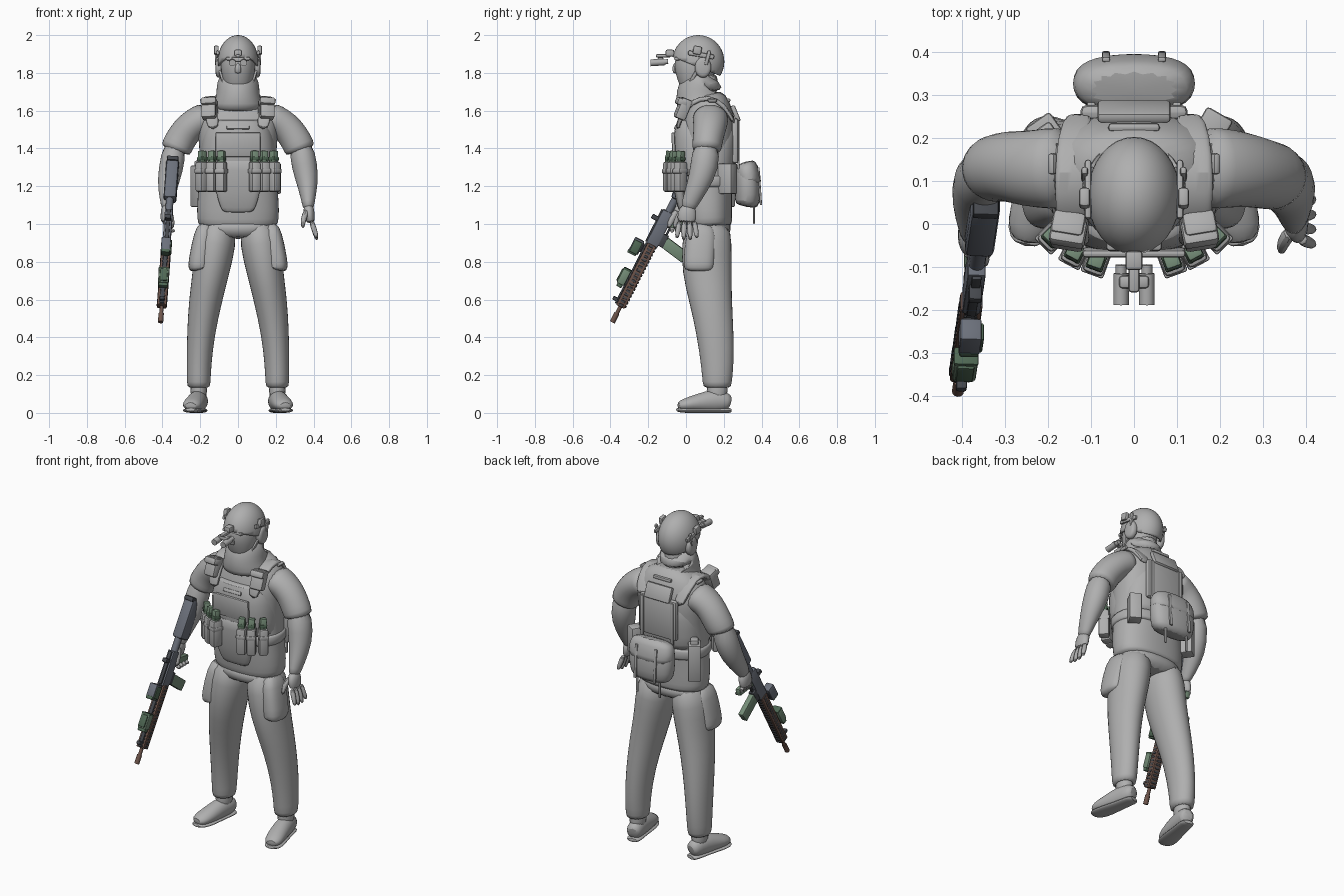
import bpy, bmesh, math
from mathutils import Matrix, Vector

default_cube = bpy.data.objects.get("Cube")
if default_cube:
    bpy.data.objects.remove(default_cube, do_unlink=True)


def material(name, *rgb):
    mat = bpy.data.materials.new(name)
    mat.use_nodes = True
    color = (*rgb, 1)
    mat.diffuse_color = color
    mat.node_tree.nodes["Principled BSDF"].inputs["Base Color"].default_value = color
    return mat


grey = material("plain grey", .43, .43, .43)
slate = material("slate blue", .15, .165, .2)
charcoal = material("charcoal", .06, .065, .075)
green = material("sage green", .18, .27, .19)
dark_green = material("dark green", .08, .14, .09)
brown = material("rust brown", .155, .09, .07)


def finish(name, bm, mat, frame):
    """Turn a bmesh into a smooth object with sharp creases kept."""
    bmesh.ops.recalc_face_normals(bm, faces=bm.faces)
    for face in bm.faces:
        face.smooth = True
    for edge in bm.edges:
        edge.smooth = edge.calc_face_angle(0) < math.radians(42)
    bm.transform(frame)
    mesh = bpy.data.meshes.new(name)
    bm.to_mesh(mesh)
    bm.free()
    mesh.materials.append(mat)
    obj = bpy.data.objects.new(name, mesh)
    bpy.context.collection.objects.link(obj)
    return obj


def box(name, center, size, mat=grey, bevel=.008, turn=(0, 0, 0), frame=Matrix()):
    """Bevelled box; turn is in degrees about each axis."""
    bm = bmesh.new()
    bmesh.ops.create_cube(bm, size=1, matrix=Matrix.Diagonal((*size, 1)))
    bmesh.ops.bevel(bm, geom=bm.edges[:], offset=min(bevel, min(size) * .45),
                    segments=2, affect='EDGES', profile=.5)
    place = Matrix.Translation(center)
    for axis, degrees in zip("XYZ", turn):
        place = place @ Matrix.Rotation(math.radians(degrees), 4, axis)
    return finish(name, bm, mat, frame @ place)


def loft(name, sections, mat=grey, sides=16, square=1, soft=1, frame=Matrix()):
    """Skin oval rings (x, y, z, half width, half depth) set across a path."""
    bm = bmesh.new()
    centers = [Vector(section[:3]) for section in sections]
    rings = []
    for i, section in enumerate(sections):
        along = (centers[min(i + 1, len(centers) - 1)] - centers[max(i - 1, 0)]).normalized()
        across = Vector((0, 1, 0)) if abs(along.x) > .98 else Vector((1, 0, 0))
        across = (across - along * across.dot(along)).normalized()
        depth = along.cross(across)
        ring = []
        for k in range(sides):
            angle = math.tau * k / sides
            c, s = (math.copysign(abs(f(angle)) ** square, f(angle)) for f in (math.cos, math.sin))
            ring.append(bm.verts.new(centers[i] + across * c * section[3] + depth * s * section[4]))
        rings.append(ring)
    for low, high in zip(rings, rings[1:]):
        for k in range(sides):
            j = (k + 1) % sides
            bm.faces.new((low[k], low[j], high[j], high[k]))
    bm.faces.new(rings[0][::-1])
    bm.faces.new(rings[-1])
    obj = finish(name, bm, mat, frame)
    if soft:
        obj.modifiers.new("soften", 'SUBSURF').levels = soft
        obj.modifiers["soften"].render_levels = soft
    return obj


def rod(name, start, end, radius, mat=grey, frame=Matrix()):
    return loft(name, [(*start, radius, radius), (*end, radius, radius)], mat, 12, soft=0, frame=frame)


# Torso, vest and belt
loft("shirt", [(0, .12, .985, .205, .12), (0, .12, 1, .212, .125), (0, .115, 1.06, .222, .13),
               (0, .11, 1.2, .21, .135), (0, .11, 1.35, .2, .14), (0, .115, 1.48, .215, .15),
               (0, .125, 1.57, .22, .135), (0, .12, 1.645, .18, .11), (0, .11, 1.7, .1, .08)],
     sides=24, square=.85)
loft("vest", [(0, .1, 1.24, .19, .15), (0, .1, 1.27, .202, .158), (0, .1, 1.4, .202, .172),
              (0, .105, 1.49, .188, .17), (0, .11, 1.54, .15, .156), (0, .11, 1.55, .14, .15)],
     sides=24, square=.75)
loft("belt", [(0, .11, z, .218, .15) for z in (1.19, 1.2, 1.25, 1.26)], sides=24, square=.85)
loft("trouser_waist", [(0, .115, .92, .17, .11), (0, .115, .97, .198, .125), (0, .115, 1.03, .2, .125)],
     sides=24, square=.85)
loft("abdomen_flap", [(0, -.035, 1.34, .14, .035), (0, -.04, 1.3, .135, .035), (0, -.035, 1.16, .12, .03),
                      (0, -.02, 1.08, .09, .02), (0, -.018, 1.06, .08, .015)], square=.6)
box("chest_panel", (0, -.066, 1.42), (.24, .018, .13), turn=(3, 0, 0))
box("chest_strip", (0, -.053, 1.51), (.12, .018, .02), bevel=.004, turn=(-25, 0, 0))

# Open collar, neck and head
loft("collar", [(0, .08, 1.6, .15, .125), (0, .075, 1.64, .128, .128), (0, .075, 1.685, .115, .13),
                (0, .09, 1.73, .115, .125), (0, .097, 1.75, .108, .116), (0, .1, 1.735, .095, .1),
                (0, .1, 1.7, .085, .09)], sides=20)
loft("neck", [(0, .1, 1.66, .07, .075), (0, .1, 1.82, .075, .08)])
loft("masked_head", [(0, .01, 1.695, .04, .035), (0, .02, 1.715, .062, .06), (0, .035, 1.76, .08, .09),
                     (0, .045, 1.81, .092, .11), (0, .055, 1.87, .092, .115), (0, .06, 1.95, .07, .09)],
     sides=20)
loft("nose", [(0, -.055, 1.855, .012, .008), (0, -.064, 1.825, .017, .014), (0, -.055, 1.795, .022, .012)], sides=8)
box("brow_frame", (0, -.045, 1.875), (.13, .035, .018))

# Helmet dome, trimmed along a sloping rim
dome = bmesh.new()
bmesh.ops.create_uvsphere(dome, u_segments=32, v_segments=20, radius=1)
dome.transform(Matrix.Translation((0, .065, 1.86)) @ Matrix.Diagonal((.108, .138, .14, 1)))
bmesh.ops.bisect_plane(dome, geom=dome.verts[:] + dome.edges[:] + dome.faces[:],
                       plane_co=(0, -.06, 1.88), plane_no=(0, .4, 1), clear_inner=True)
helmet = finish("helmet", dome, grey, Matrix())
helmet.modifiers.new("shell", 'SOLIDIFY').thickness = .012

# Night vision goggles
box("goggle_mount", (0, -.085, 1.905), (.04, .045, .035))
box("goggle_arm", (0, -.12, 1.89), (.025, .08, .018))
box("goggle_bridge", (0, -.135, 1.87), (.07, .03, .025))

# Back panel, pack and side pouches
box("back_plate", (0, .26, 1.44), (.25, .035, .24), bevel=.015)
box("back_flap", (0, .262, 1.585), (.17, .025, .09), turn=(22, 0, 0))
box("drag_handle", (0, .225, 1.655), (.12, .02, .02))
loft("pack", [(0, .32, 1.09, .11, .05), (0, .325, 1.11, .135, .068), (0, .328, 1.2, .148, .072),
              (0, .32, 1.28, .14, .064), (0, .31, 1.31, .12, .05)], square=.8)
loft("pack_flap", [(0, .335, 1.2, .125, .065), (0, .332, 1.23, .15, .068),
                   (0, .32, 1.3, .142, .064), (0, .31, 1.33, .115, .05)], square=.8)
box("radio_pouch", (-.2, .205, 1.2), (.07, .09, .22), turn=(0, 0, 35))
box("radio", (-.2, .205, 1.31), (.045, .055, .05), turn=(0, 0, 35))
box("hip_pouch", (.18, .22, 1.24), (.07, .085, .16), turn=(0, 0, -30))

for side, label in ((1, "left"), (-1, "right")):
    def mirrored(*sections):
        return [(side * s[0], *s[1:]) for s in sections]

    def paired_box(name, center, size, turn=(0, 0, 0), **options):
        flipped = (turn[0], side * turn[1], side * turn[2])
        return box(f"{label}_{name}", (side * center[0], *center[1:]), size, turn=flipped, **options)

    def paired_loft(name, *sections, **options):
        return loft(f"{label}_{name}", mirrored(*sections), **options)

    # Legs and boots
    paired_loft("trouser_leg", (.1, .115, 1.02, .09, .12), (.12, .11, .9, .114, .135),
                (.142, .11, .75, .098, .135), (.172, .13, .6, .09, .115), (.197, .155, .42, .075, .1),
                (.207, .167, .25, .066, .088), (.208, .165, .15, .064, .078), (.208, .165, .13, .058, .072))
    paired_loft("cargo_pocket", (.165, .09, 1, .04, .06), (.18, .082, .95, .055, .085), (.204, .07, .8, .06, .085),
                (.208, .07, .765, .057, .082), (.205, .07, .755, .045, .07), square=.8)
    paired_loft("boot_shaft", (.208, .165, .04, .048, .06), (.208, .165, .2, .048, .06))
    paired_loft("boot", (.195, .235, .055, .03, .03), (.2, .22, .06, .046, .05), (.212, .15, .065, .05, .065),
                (.228, .06, .052, .054, .048), (.245, -.01, .042, .054, .034), (.252, -.045, .035, .03, .02))
    paired_loft("sole", (.195, .24, .013, .03, .013), (.2, .22, .013, .045, .014), (.215, .13, .013, .044, .014),
                (.232, .04, .013, .056, .014), (.248, -.025, .013, .052, .013), (.254, -.052, .018, .025, .01))

    # Sleeves and forearms; the right arm reaches forward to the rifle
    if side > 0:
        cuff, wrist = .11, Vector((.372, .015, 1.1))
        elbow = (.354, .1, 1.3, .072, .078), (.37, .062, 1.2, .054, .06)
    else:
        cuff, wrist = .128, Vector((.376, -.015, 1.1))
        elbow = (.358, .105, 1.28, .068, .074), (.376, .05, 1.18, .05, .056)
    paired_loft("sleeve", (.15, .13, 1.57, .085, .1), (.2, .13, 1.55, .083, .096), (.25, .128, 1.52, .082, .09),
                (.295, cuff + .008, 1.465, .084, .083), (.326, cuff, 1.405, .084, .08), (.332, cuff, 1.385, .08, .076))
    paired_loft("forearm", (.328, cuff, 1.44, .065, .072), *elbow, (*wrist, .032, .042),
                (*wrist - Vector((0, .005, .02)), .028, .038))

    # Hands: open on the left, curled around the grip on the right
    paired_loft("palm", (*wrist, .028, .037), (*wrist + Vector((.004, -.01, -.04)), .03, .052),
                (*wrist + Vector((.014, -.012, -.1)), .024, .052))
    for finger in range(4):
        spread = finger - 1.5
        knuckle = wrist + Vector((.015, spread * .026 - .01, -.08))
        if side > 0:
            middle = knuckle + Vector((.02, spread * .006, -.06))
            tip = middle + Vector((.012, spread * .004, -.055 + abs(spread) * .012))
        else:
            middle = knuckle + Vector((-.02, -.01, -.05))
            tip = middle + Vector((-.04, 0, -.01))
        paired_loft(f"finger_{finger + 1}", (*knuckle, .017, .017), (*middle, .015, .015), (*tip, .011, .011), sides=8)
    thumb = wrist + Vector((-.005, -.03, -.025))
    paired_loft("thumb", (*thumb, .02, .022), (*thumb + Vector((-.022, -.03, -.045)), .016, .018),
                (*thumb + Vector((-.024, -.05, -.1)), .011, .012), sides=8)

    # Shoulder straps with pouches
    paired_loft("shoulder_strap", (.13, -.045, 1.5, .03, .012), (.14, -.03, 1.57, .035, .014),
                (.145, .03, 1.65, .038, .014), (.145, .12, 1.675, .04, .014), (.14, .2, 1.635, .038, .014),
                (.125, .258, 1.53, .035, .014), square=.6)
    paired_box("strap_pouch", (.153, -.016, 1.61), (.078, .06, .115), (-22, 0, 10), bevel=.012)
    paired_box("pouch_flap", (.153, -.02, 1.645), (.084, .065, .04), (-22, 0, 10), bevel=.012)
    paired_box("strap_buckle", (.19, .14, 1.655), (.02, .05, .02), (0, 30, 0))

    # Magazine pouches along the front
    for slot, (x, y, yaw) in enumerate([(.088, -.088, 20), (.138, -.067, 28), (.19, -.03, 45)], 1):
        paired_box(f"pouch_{slot}", (x, y, 1.25), (.052, .06, .16), (0, 0, yaw), bevel=.012)
        paired_box(f"pouch_band_{slot}", (x, y, 1.28), (.056, .065, .025), (0, 0, yaw), bevel=.005)
        paired_box(f"spare_magazine_{slot}", (x, y, 1.352), (.036, .034, .07), (-6, 0, yaw), mat=green, bevel=.005)
        paired_box(f"magazine_base_{slot}", (x, y, 1.345), (.041, .039, .02), (-6, 0, yaw), mat=dark_green, bevel=.004)

    # Headset, helmet rail and goggles
    paired_loft("ear_cup", (.075, .09, 1.83, .045, .058), (.1, .09, 1.83, .045, .058), (.112, .09, 1.83, .042, .054),
                (.12, .09, 1.83, .03, .04))
    paired_box("helmet_rail", (.107, .08, 1.895), (.016, .14, .025), (-10, 0, 0))
    paired_box("rail_lamp", (.115, .06, 1.92), (.026, .045, .045), (-10, 0, 0))
    paired_box("headset_arm", (.115, .115, 1.88), (.016, .02, .08), (-15, 0, 0))
    paired_box("chin_strap", (.088, .04, 1.78), (.012, .018, .11), (-30, 14, 0), bevel=.004)
    rod(f"{label}_goggle_tube", (side * .03, -.188, 1.853), (side * .03, -.115, 1.858), .018)
    rod(f"{label}_eyepiece", (side * .03, -.115, 1.858), (side * .03, -.095, 1.86), .013)

    # Pack straps
    paired_box("pack_strap", (.065, .39, 1.2), (.018, .012, .2), (4, 0, 0), bevel=.004)
    paired_box("strap_tail", (.075, .36, 1.06), (.014, .01, .12), bevel=.004)
    paired_box("back_webbing", (.1, .278, 1.42), (.02, .012, .26), bevel=.004)

# Rifle frame: local y runs to the muzzle, local z to the sights
butt, muzzle = Vector((-.345, .05, 1.34)), Vector((-.41, -.39, .48))
forward = (muzzle - butt).normalized()
sights = forward.cross(Vector((1, 0, 0))).normalized()
rifle = Matrix((forward.cross(sights), forward, sights)).transposed().to_4x4()
rifle.translation = butt


def rifle_box(name, along, height, size, mat, tilt=0, bevel=.005, shift=0):
    return box(name, (shift, along, height), size, mat, bevel, (tilt, 0, 0), rifle)


rifle_box("stock", .12, -.015, (.068, .23, .085), slate, bevel=.015)
rifle_box("butt_pad", .005, -.02, (.06, .025, .11), charcoal)
rod("buffer_tube", (0, .18, 0), (0, .33, 0), .02, slate, rifle)
rifle_box("receiver", .41, 0, (.042, .2, .065), slate)
rifle_box("magazine_well", .46, -.04, (.038, .07, .04), charcoal)
rifle_box("magazine", .475, -.115, (.034, .062, .15), green, tilt=10)
rifle_box("grip", .35, -.08, (.034, .045, .13), green, tilt=-18, bevel=.01)
rifle_box("trigger_guard", .4, -.045, (.015, .06, .012), charcoal)
rifle_box("handguard", .69, 0, (.05, .37, .05), brown)
for notch in range(18):
    rifle_box(f"rail_tooth_{notch + 1}", .515 + notch * .0205, 0, (.03, .011, .06), charcoal, bevel=.002)
    rifle_box(f"side_slot_{notch + 1}", .515 + notch * .0205, 0, (.054, .012, .024), charcoal, bevel=.002)
rifle_box("receiver_rail", .41, .035, (.022, .19, .012), charcoal, bevel=.003)
rifle_box("handguard_rail", .69, .03, (.022, .36, .01), charcoal, bevel=.003)
rod("barrel", (0, .86, 0), (0, .93, 0), .01, brown, rifle)
rod("muzzle_brake", (0, .915, 0), (0, .968, 0), .014, brown, rifle)
rifle_box("sight_body", .55, .07, (.05, .08, .055), slate)
rifle_box("sight_side", .555, .07, (.014, .07, .045), dark_green, shift=-.024)
rifle_box("sight_hood", .59, .075, (.045, .02, .05), dark_green)
rifle_box("sight_mount", .545, .045, (.04, .05, .02), charcoal)
rifle_box("rear_sight", .37, .05, (.03, .025, .04), charcoal)
rifle_box("aiming_module", .725, .055, (.055, .085, .042), green)
rifle_box("module_rear", .683, .055, (.058, .012, .045), dark_green)
rifle_box("module_top", .725, .077, (.04, .07, .012), dark_green)
rifle_box("module_cap", .775, .055, (.05, .02, .03), dark_green)
rifle_box("front_sight", .85, .042, (.025, .02, .03), charcoal)
